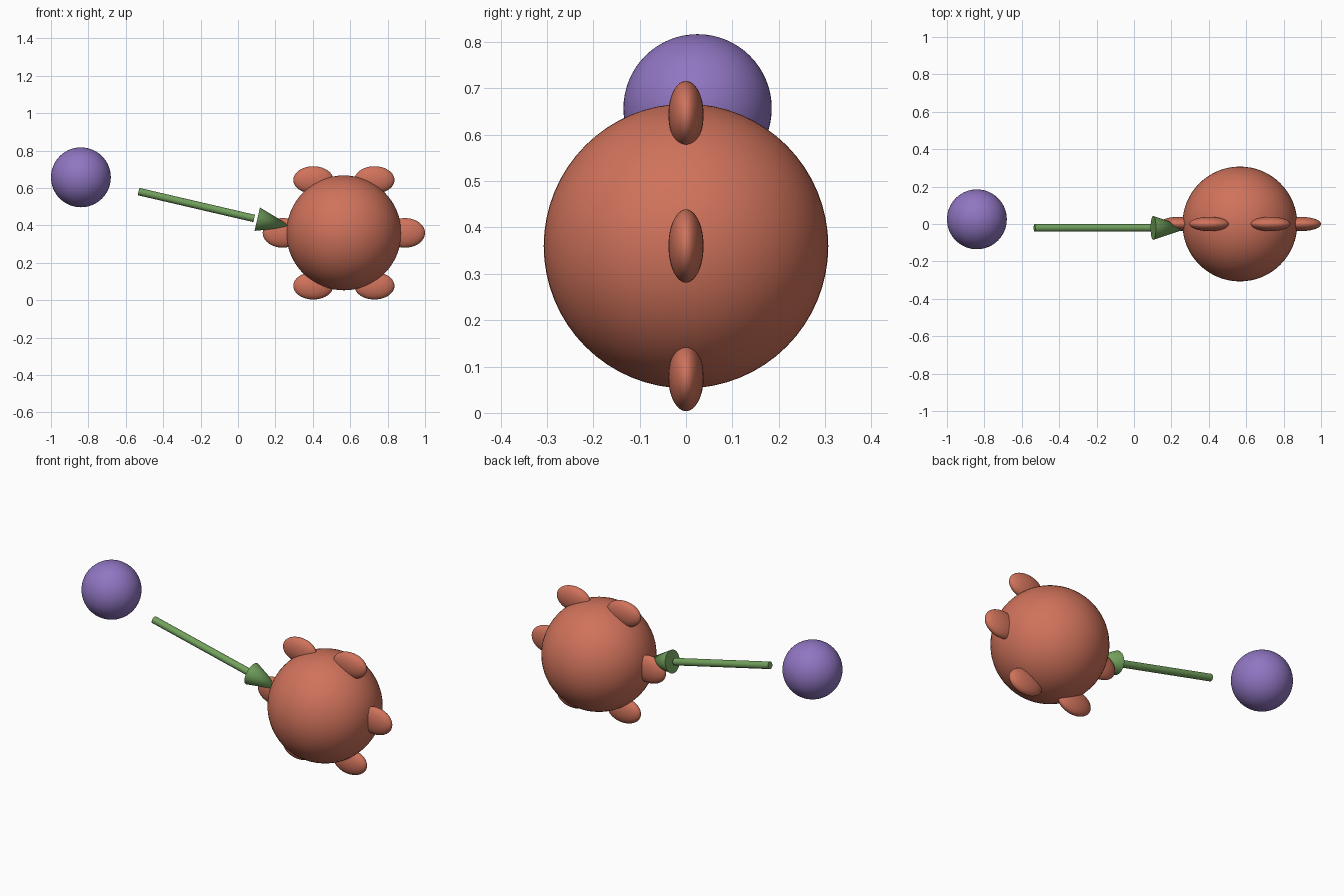
import bpy
import math
from mathutils import Vector

cube = bpy.data.objects.get("Cube")
if cube:
    bpy.data.objects.remove(cube, do_unlink=True)


def make_material(name, rgb):
    mat = bpy.data.materials.new(name)
    mat.use_nodes = True
    colour = (*rgb, 1.0)
    mat.diffuse_color = colour
    mat.node_tree.nodes["Principled BSDF"].inputs["Base Color"].default_value = colour
    return mat


terracotta = make_material("terracotta", (0.63, 0.17, 0.105))
purple = make_material("purple", (0.28, 0.18, 0.54))
green = make_material("green", (0.17, 0.36, 0.11))


def finish(name, mat):
    obj = bpy.context.object
    obj.name = name
    obj.data.name = name
    obj.data.materials.append(mat)
    bpy.ops.object.shade_smooth_by_angle(angle=math.radians(40))
    return obj


def ellipsoid(name, centre, radii, mat, segments=48):
    bpy.ops.mesh.primitive_uv_sphere_add(segments=segments, ring_count=segments // 2,
                                         radius=1, location=centre)
    bpy.context.object.scale = radii
    bpy.ops.object.transform_apply(location=False, rotation=False, scale=True)
    return finish(name, mat)


def tapered_rod(name, start, end, r_start, r_end, mat):
    axis = end - start
    bpy.ops.mesh.primitive_cone_add(vertices=32, radius1=r_start, radius2=r_end,
                                    depth=axis.length, location=(start + end) / 2,
                                    rotation=axis.to_track_quat('Z', 'Y').to_euler())
    return finish(name, mat)


# Large ball
centre = Vector((0.566, 0, 0.36))
ellipsoid("large_ball", centre, (0.307, 0.307, 0.307), terracotta, 64)

# Six flattened knobs in an upright ring around the ball
for i in range(6):
    angle = math.radians(60 * i)
    offset = Vector((math.cos(angle), 0, math.sin(angle))) * 0.327
    half_height = 0.079 if i % 3 == 0 else 0.073
    ellipsoid(f"knob_{i + 1}", centre + offset, (0.107, 0.038, half_height), terracotta)

# Small ball
ellipsoid("small_ball", (-0.84, 0.025, 0.657), (0.16, 0.16, 0.16), purple, 64)

# Arrow pointing from the small ball to the large one
tail = Vector((-0.532, -0.021, 0.581))
tip = Vector((0.294, -0.021, 0.389))
direction = (tip - tail).normalized()
tapered_rod("arrow_shaft", tail, tail + direction * 0.635, 0.02, 0.02, green)
tapered_rod("arrow_head", tail + direction * 0.652, tip, 0.064, 0, green)
